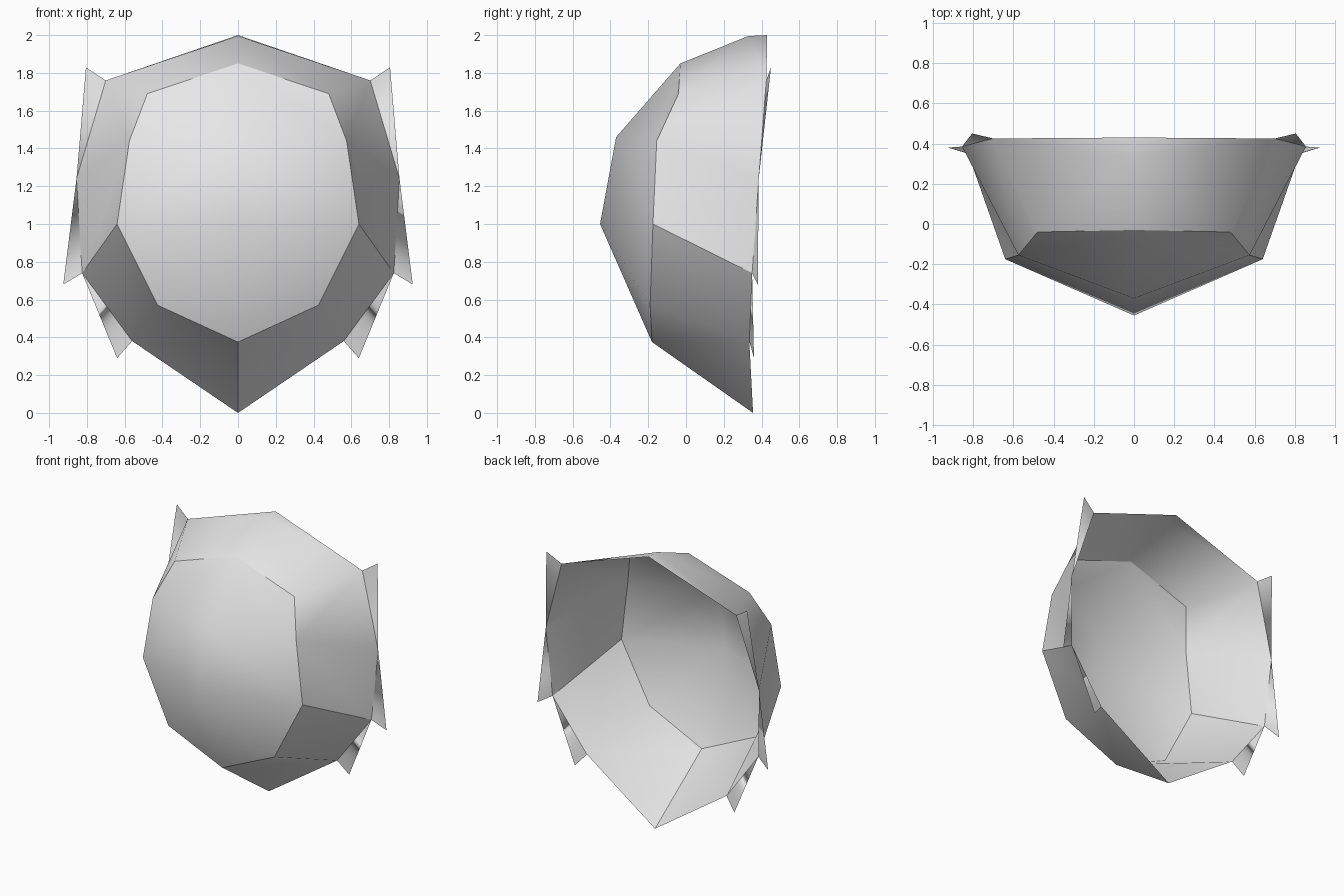
import bpy, bmesh, math

cube = bpy.data.objects.get("Cube")
if cube:
    bpy.data.objects.remove(cube, do_unlink=True)

# One plain grey for everything
grey = bpy.data.materials.new("light grey")
grey.use_nodes = True
colour = (0.8, 0.8, 0.8, 1.0)
grey.diffuse_color = colour
grey.node_tree.nodes["Principled BSDF"].inputs["Base Color"].default_value = colour

# Corner points of the left half
P = {
    # ridge down the middle, from the top rim to the bottom point
    "rim_top": (0, 0.43, 2.0), "crest": (0, 0.33, 1.995), "brow": (0, -0.03, 1.85),
    "ridge_top": (0, -0.37, 1.46), "nose": (0, -0.455, 1.0),
    "chin": (0, -0.18, 0.375), "rim_bottom": (0, 0.355, 0.0),
    # edge of the front face
    "f1": (0.48, -0.04, 1.69), "f2": (0.575, -0.155, 1.44),
    "f3": (0.64, -0.175, 1.0), "f4": (0.425, -0.19, 0.57),
    # open back rim
    "r1": (0.70, 0.425, 1.76), "r2": (0.855, 0.385, 1.24),
    "r3": (0.825, 0.35, 0.74), "r4": (0.56, 0.335, 0.38),
    # fin tips
    "t1": (0.805, 0.45, 1.83), "t2": (0.925, 0.38, 0.68), "t3": (0.64, 0.36, 0.29),
}


def build(name, faces):
    """Make a part from named corners, mirrored to both sides."""
    bm = bmesh.new()
    cache = {}
    for side in (1, -1):
        for face in faces:
            corners = []
            for key in face.split():
                x, y, z = P[key]
                co = (x * side, y, z)
                if co not in cache:
                    cache[co] = bm.verts.new(co)
                corners.append(cache[co])
            bm.faces.new(corners[::side])
    bmesh.ops.recalc_face_normals(bm, faces=bm.faces)
    # the shell faces forwards, so turn it round if it came out reversed
    if sum(f.normal.y * f.calc_area() for f in bm.faces) > 0:
        bmesh.ops.reverse_faces(bm, faces=bm.faces)
    mesh = bpy.data.meshes.new(name)
    bm.to_mesh(mesh)
    bm.free()
    mesh.materials.append(grey)
    obj = bpy.data.objects.new(name, mesh)
    bpy.context.collection.objects.link(obj)
    bpy.ops.object.select_all(action="DESELECT")
    obj.select_set(True)
    bpy.context.view_layer.objects.active = obj
    bpy.ops.object.shade_smooth_by_angle(angle=math.radians(40))
    return obj


# Faceted shell: front face, then the walls running back to the rim
build("shell", [
    "brow ridge_top f2", "brow f2 f1",
    "ridge_top nose f3", "ridge_top f3 f2",
    "nose f4 f3", "nose chin f4",
    "crest brow f1", "crest f1 r1", "rim_top crest r1",
    "f1 f2 r1", "f2 r2 r1",
    "f2 r3 r2", "f2 f3 r3",
    "f3 r4 r3", "f3 f4 r4",
    "f4 chin r4", "chin rim_bottom r4",
])

# Thin pointed fins along the back rim
build("side_fins", ["r1 r2 t1", "r2 r3 t2", "r3 r4 t3"])
